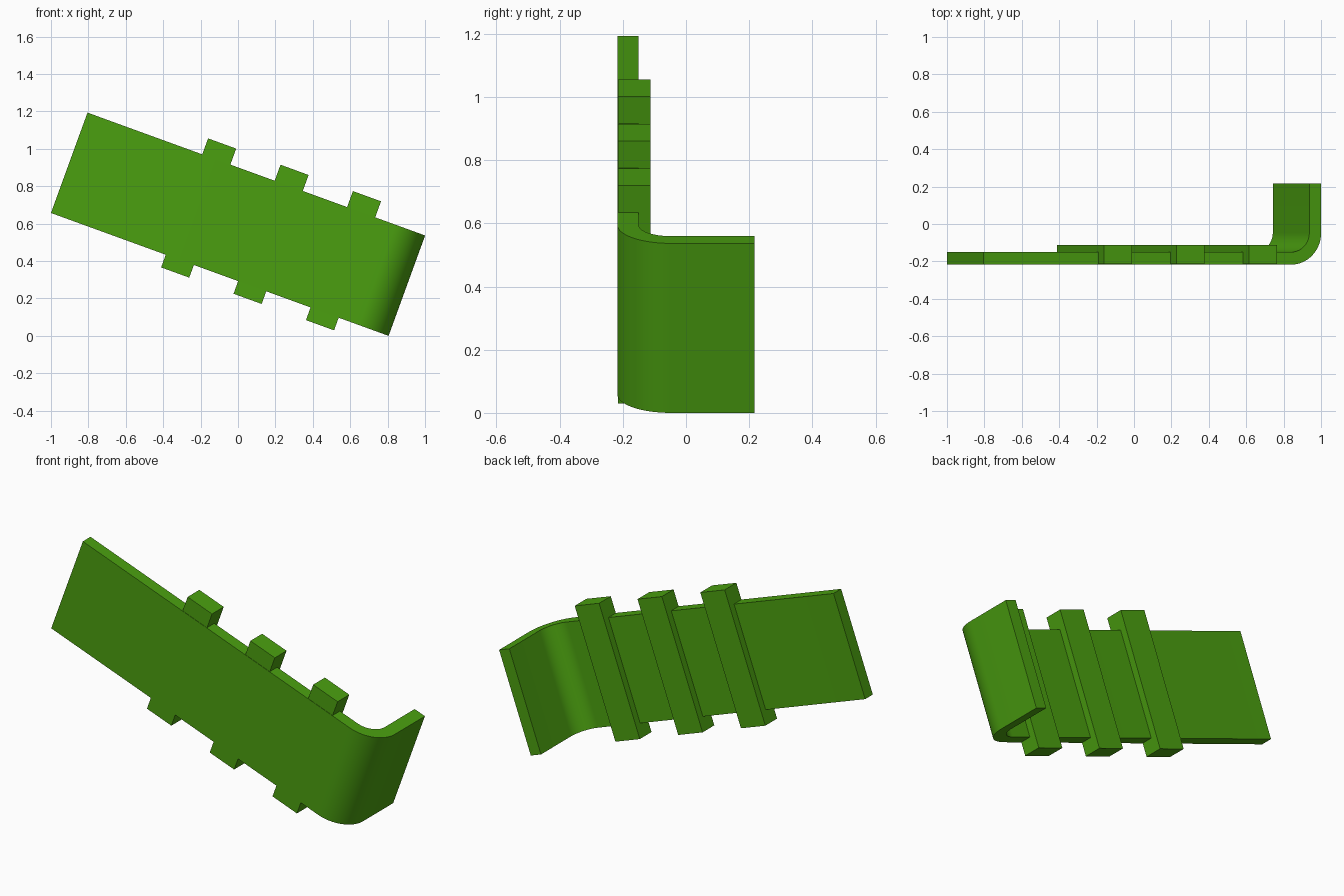
import bpy, bmesh
from math import sin, cos, pi, radians

if "Cube" in bpy.data.objects:
    bpy.data.objects.remove(bpy.data.objects["Cube"])

TILT = radians(20)
ORIGIN = (-1.0, 0.0, 0.657)      # lower left corner of the tilted strip
LENGTH, HEIGHT = 1.921, 0.571
FRONT, BACK, THICK = -0.217, 0.217, 0.067
R_OUT = 0.17
R_IN = R_OUT - THICK

green = bpy.data.materials.new("green")
green.diffuse_color = (0.07, 0.35, 0.005, 1)
green.use_nodes = True
green.node_tree.nodes["Principled BSDF"].inputs["Base Color"].default_value = green.diffuse_color


def extrude_profile(name, profile, z0, z1):
    """Extrude an x-y outline along local z, then tilt it into place."""
    bm = bmesh.new()
    face = bm.faces.new([bm.verts.new((x, y, z0)) for x, y in profile])
    top = bmesh.ops.extrude_face_region(bm, geom=[face])
    verts = [g for g in top["geom"] if isinstance(g, bmesh.types.BMVert)]
    bmesh.ops.translate(bm, verts=verts, vec=(0, 0, z1 - z0))
    bmesh.ops.recalc_face_normals(bm, faces=bm.faces)
    mesh = bpy.data.meshes.new(name)
    bm.to_mesh(mesh)
    bm.free()
    mesh.materials.append(green)
    obj = bpy.data.objects.new(name, mesh)
    obj.location = ORIGIN
    obj.rotation_euler = (0, TILT, 0)
    bpy.context.collection.objects.link(obj)
    return obj


def arc(r, steps=16):
    cx, cy = LENGTH - R_OUT, FRONT + R_OUT
    return [(cx + r * sin(pi / 2 * i / steps), cy - r * cos(pi / 2 * i / steps))
            for i in range(steps + 1)]


# strip with a rounded bend into the end flange
outline = ([(0, FRONT)] + arc(R_OUT) + [(LENGTH, BACK), (LENGTH - THICK, BACK)]
           + arc(R_IN)[::-1] + [(0, FRONT + THICK)])
strip = extrude_profile("bent_strip", outline, 0, HEIGHT)
bpy.context.view_layer.objects.active = strip
strip.select_set(True)
bpy.ops.object.shade_smooth_by_angle(angle=radians(30))

# cross ribs that overhang both long edges
for i in range(3):
    u0 = 0.653 + i * 0.412
    u1 = u0 + 0.16
    y0, y1 = -0.215, -0.112
    extrude_profile(f"cross_rib_{i + 1}",
                    [(u0, y0), (u1, y0), (u1, y1), (u0, y1)], -0.072, 0.662)
